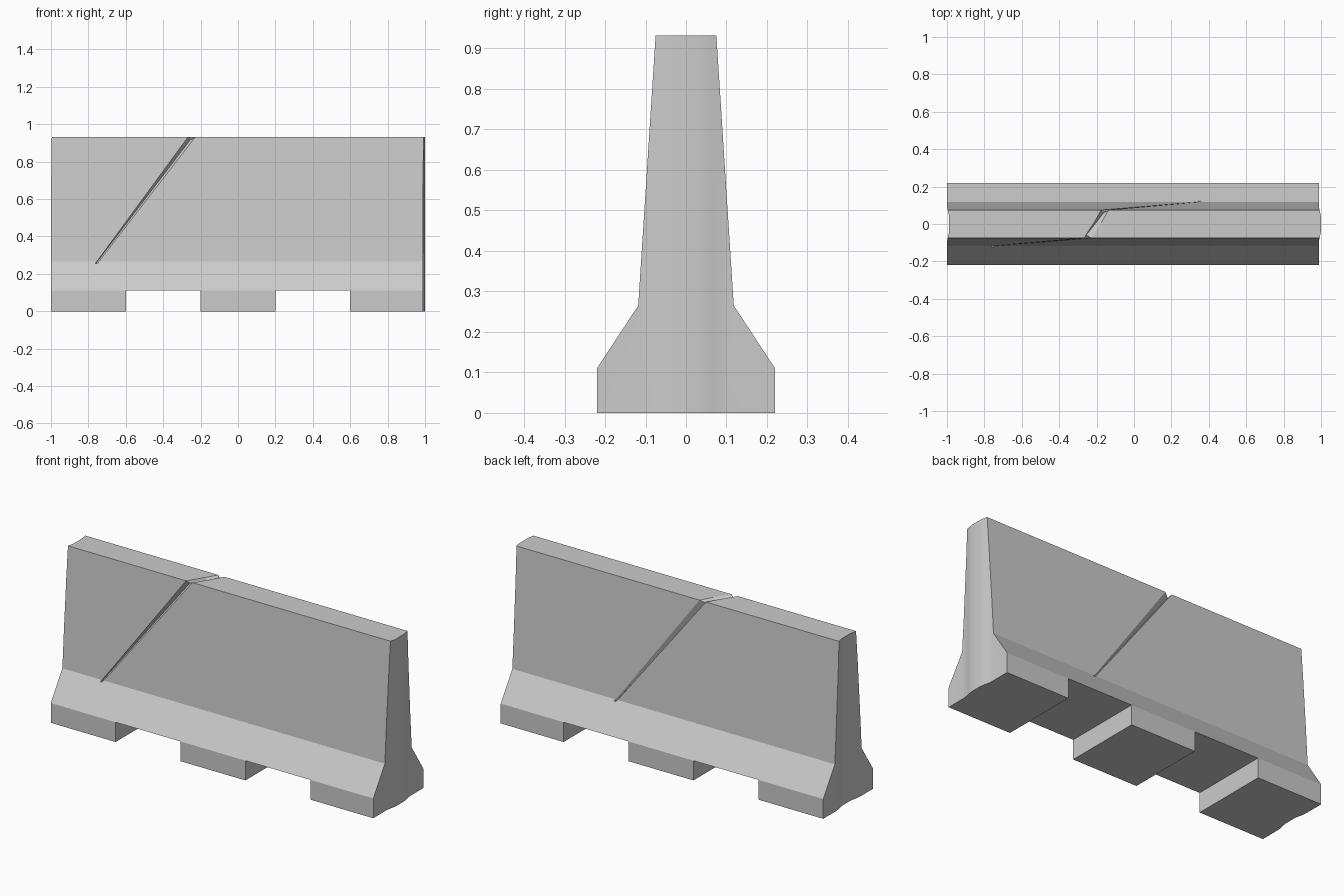
import bpy, bmesh, math
from mathutils import Vector

if "Cube" in bpy.data.objects:
    bpy.data.objects.remove(bpy.data.objects["Cube"])


def mesh_object(name, bm):
    bmesh.ops.recalc_face_normals(bm, faces=bm.faces)
    me = bpy.data.meshes.new(name)
    bm.to_mesh(me)
    bm.free()
    ob = bpy.data.objects.new(name, me)
    bpy.context.collection.objects.link(ob)
    return ob


def loft(name, rings):
    """Skin closed rings of points and cap both ends."""
    bm = bmesh.new()
    vs = [[bm.verts.new(p) for p in r] for r in rings]
    n = len(vs[0])
    for a, b in zip(vs, vs[1:]):
        for i in range(n):
            bm.faces.new((a[i], a[(i + 1) % n], b[(i + 1) % n], b[i]))
    bm.faces.new(vs[0])
    bm.faces.new(vs[-1])
    return mesh_object(name, bm)


def boolean(target, cutter, op):
    m = target.modifiers.new(cutter.name, 'BOOLEAN')
    m.operation, m.object, m.solver = op, cutter, 'EXACT'
    bpy.context.view_layer.objects.active = target
    bpy.ops.object.modifier_apply(modifier=m.name)
    bpy.data.objects.remove(cutter)


# Barrier body: stepped tapering section along x
half = [(0.22, 0), (0.22, 0.11), (0.118, 0.265), (0.075, 0.932)]
section = half + [(-y, z) for y, z in reversed(half)]
body = loft("barrier", [[(x, y, z) for y, z in section] for x in (-1.2, 1.2)])

# Plan outline: hollow in the left end, matching tongue on the right end
bump = 0.012
wave = [(-0.3, 0)]
for s in (-1, 1):
    for i in range(5):
        t = i / 4 if s < 0 else 1 - i / 4
        wave.append((s * (0.105 - 0.075 * t), bump * (0.5 - 0.5 * math.cos(math.pi * t))))
wave.append((0.3, 0))
plan = [(1 - bump + d, y) for y, d in wave] + [(-1 + d, y) for y, d in reversed(wave)]
boolean(body, loft("plan", [[(x, y, z) for x, y in plan] for z in (-0.5, 1.5)]), 'INTERSECT')

# Two lifting slots between the feet
for cx in (-0.4, 0.4):
    bm = bmesh.new()
    bmesh.ops.create_cube(bm, size=1)
    bmesh.ops.scale(bm, vec=(0.4, 1, 0.22), verts=bm.verts)
    bmesh.ops.translate(bm, vec=(cx, 0, 0), verts=bm.verts)
    boolean(body, mesh_object("slot", bm), 'DIFFERENCE')

# Diagonal V groove up the front, over the top and down the back
path = [  # point, outward direction, half width, depth
    ((-0.757, -0.119, 0.256), (0, -1, 0.06), 0.007, 0.008),
    ((-0.247, -0.075, 0.932), (0, -1, 1), 0.021, 0.016),
    ((-0.192, 0.010, 0.932), (0, 0, 1), 0.021, 0.016),
    ((-0.155, 0.075, 0.932), (0, 1, 1), 0.021, 0.016),
    ((0.353, 0.119, 0.256), (0, 1, 0.06), 0.007, 0.008),
]
rings = []
for p, n, w, d in path:
    p, n, side = Vector(p), Vector(n), Vector((1, 0, 0))
    rim = p + n * 0.001
    rings.append([rim - side * w, p - n * d - side * w * 0.4, rim + side * w, p + n * 0.03])
boolean(body, loft("groove", rings), 'DIFFERENCE')

bpy.ops.object.select_all(action='DESELECT')
body.select_set(True)
bpy.context.view_layer.objects.active = body
bpy.ops.object.shade_smooth_by_angle(angle=math.radians(20))
